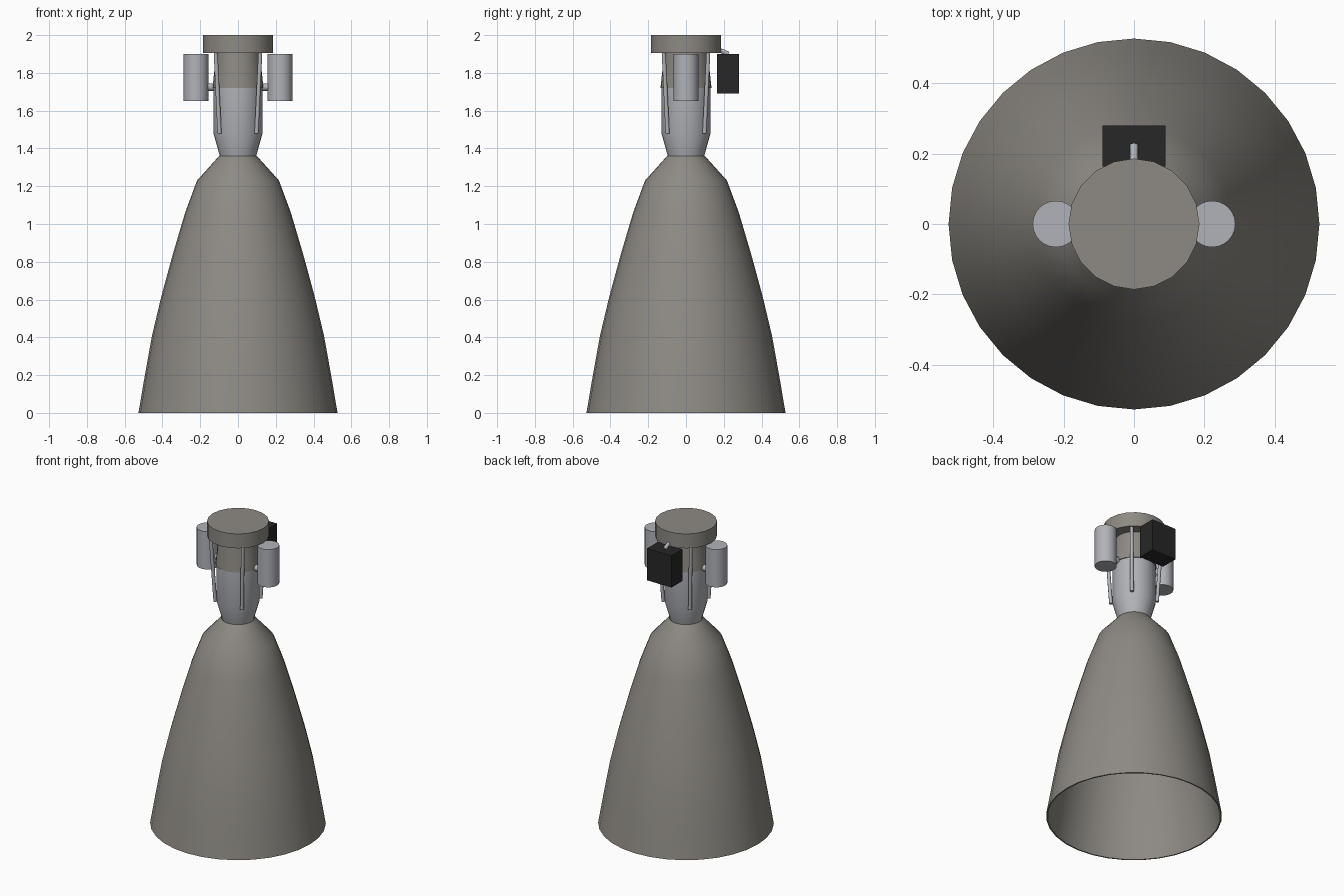
import bpy, bmesh, math
from mathutils import Vector

cube = bpy.data.objects.get("Cube")
if cube:
    bpy.data.objects.remove(cube, do_unlink=True)


def material(name, color):
    m = bpy.data.materials.new(name)
    m.use_nodes = True
    m.diffuse_color = (*color, 1)
    m.node_tree.nodes["Principled BSDF"].inputs["Base Color"].default_value = (*color, 1)
    return m


WARM = material("warm grey metal", (0.27, 0.255, 0.23))
SILVER = material("silver metal", (0.44, 0.45, 0.48))
BLACK = material("black casing", (0.02, 0.02, 0.02))


def finish(name, bm, mat, smooth=True):
    bmesh.ops.recalc_face_normals(bm, faces=bm.faces)
    me = bpy.data.meshes.new(name)
    bm.to_mesh(me)
    bm.free()
    me.materials.append(mat)
    ob = bpy.data.objects.new(name, me)
    bpy.context.collection.objects.link(ob)
    if smooth:
        bpy.ops.object.select_all(action="DESELECT")
        ob.select_set(True)
        bpy.context.view_layer.objects.active = ob
        bpy.ops.object.shade_smooth_by_angle(angle=math.radians(35))
    return ob


def lathe(name, profile, sides, mat, closed=False, center=(0, 0)):
    """Revolve (radius, height) points; either loop the profile or cap its ends."""
    bm = bmesh.new()
    rings = []
    for r, z in profile:
        angles = [2 * math.pi * i / sides for i in range(sides)]
        rings.append([bm.verts.new((center[0] + r * math.cos(a), center[1] + r * math.sin(a), z))
                      for a in angles])
    pairs = list(zip(rings, rings[1:]))
    if closed:
        pairs.append((rings[-1], rings[0]))
    else:
        bm.faces.new(rings[0])
        bm.faces.new(rings[-1])
    for a, b in pairs:
        for i in range(sides):
            j = (i + 1) % sides
            bm.faces.new((a[i], a[j], b[j], b[i]))
    return finish(name, bm, mat)


def rod(name, start, end, radius, mat, sides=12):
    start, end = Vector(start), Vector(end)
    axis = end - start
    bm = bmesh.new()
    bmesh.ops.create_cone(bm, cap_ends=True, segments=sides, radius1=radius,
                          radius2=radius, depth=axis.length)
    turn = axis.to_track_quat("Z", "Y").to_matrix().to_4x4()
    bmesh.ops.transform(bm, matrix=turn, verts=bm.verts)
    bmesh.ops.translate(bm, vec=(start + end) / 2, verts=bm.verts)
    return finish(name, bm, mat)


# Hollow nozzle bell: outer wall up, inner wall back down
outer = [(0.527, 0), (0.493, 0.2), (0.455, 0.41), (0.405, 0.62), (0.345, 0.84),
         (0.28, 1.06), (0.217, 1.23), (0.1, 1.36)]
inner = [(r - 0.008, z - 0.006 if z else z) for r, z in reversed(outer)]
lathe("nozzle_bell", outer + inner, 32, WARM, closed=True)

# Combustion chamber, injector and mounting cap
lathe("combustion_chamber", [(0.095, 1.355), (0.13, 1.48), (0.13, 1.72)], 24, SILVER)
lathe("injector", [(0.135, 1.72), (0.115, 1.91)], 24, WARM)
lathe("mounting_cap", [(0.186, 1.905), (0.186, 2.0)], 20, WARM)

# Four diagonal struts
for side, sx in (("left", 1), ("right", -1)):
    for end, sy in (("front", -1), ("back", 1)):
        rod(f"strut_{end}_{side}", (0.098 * sx, 0.098 * sy, 1.48),
            (0.118 * sx, 0.118 * sy, 1.91), 0.011, SILVER)

# Side tanks with their feed pipes
for side, sx in (("left", 1), ("right", -1)):
    lathe(f"tank_{side}", [(0.066, 1.65), (0.066, 1.9)], 24, SILVER, center=(0.222 * sx, 0))
    rod(f"feed_pipe_{side}", (0.1 * sx, 0, 1.725), (0.2 * sx, 0, 1.725), 0.02, SILVER)

# Control box on the back with its cable
bm = bmesh.new()
bmesh.ops.create_cube(bm, size=1)
bmesh.ops.scale(bm, vec=(0.18, 0.116, 0.21), verts=bm.verts)
bmesh.ops.translate(bm, vec=(0, 0.222, 1.795), verts=bm.verts)
finish("control_box", bm, BLACK, smooth=False)
rod("control_cable", (0, 0.1, 1.955), (0, 0.225, 1.9), 0.012, SILVER)
